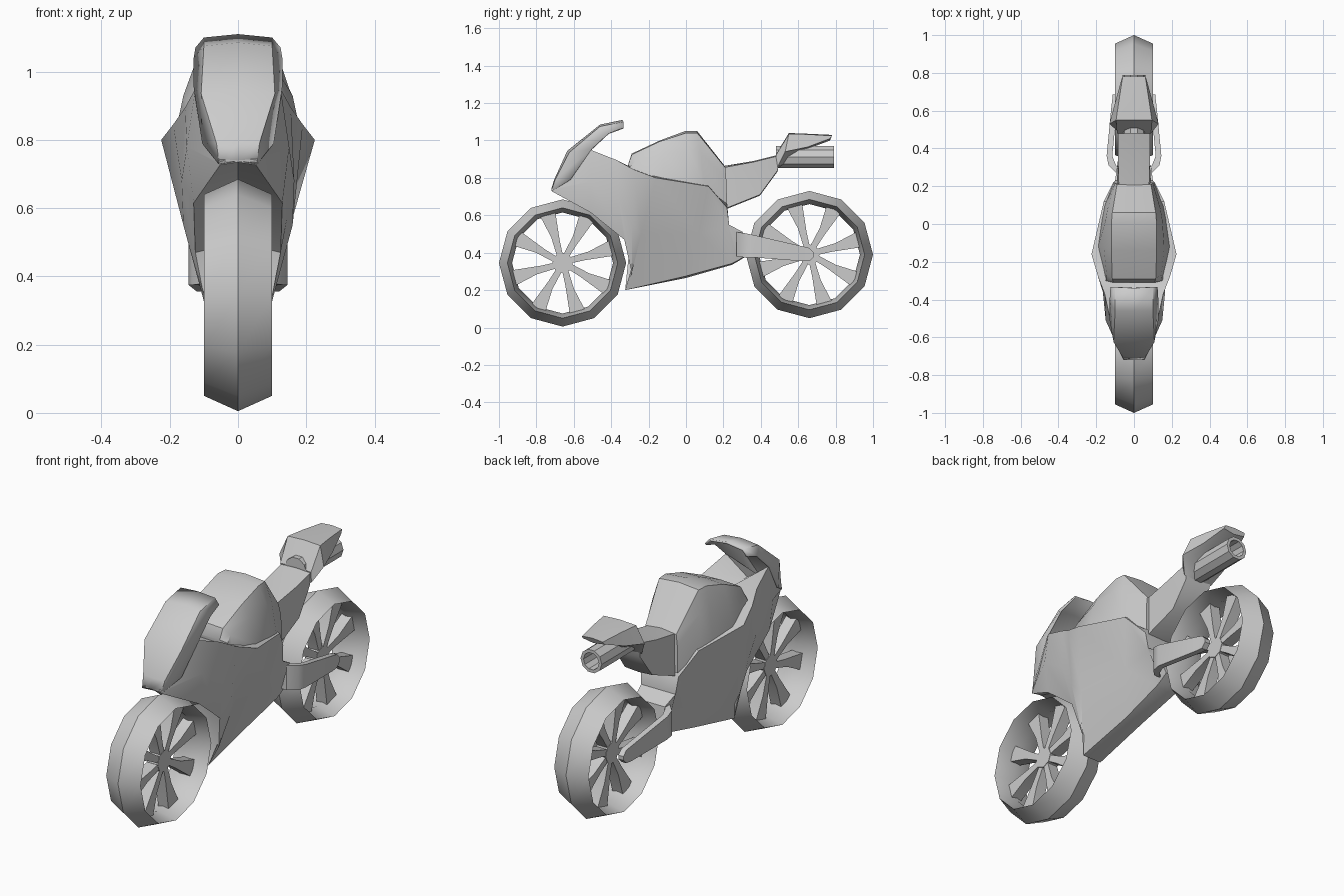
import bpy, bmesh
from math import sin, cos, pi, radians


def finish(name, bm, angle=35):
    bmesh.ops.remove_doubles(bm, verts=bm.verts, dist=0.0005)
    bmesh.ops.recalc_face_normals(bm, faces=bm.faces)
    me = bpy.data.meshes.new(name)
    bm.to_mesh(me)
    bm.free()
    me.shade_smooth()
    me.set_sharp_from_angle(angle=radians(angle))
    ob = bpy.data.objects.new(name, me)
    bpy.context.collection.objects.link(ob)
    return ob


def skin(bm, rows, closed=True, caps=True):
    """Bridge successive rows of points with quads."""
    vs = [[bm.verts.new(p) for p in r] for r in rows]
    n = len(vs[0])
    for a, b in zip(vs, vs[1:]):
        for i in range(n if closed else n - 1):
            j = (i + 1) % n
            bm.faces.new((a[i], a[j], b[j], b[i]))
    if caps:
        bm.faces.new(vs[0])
        bm.faces.new(vs[-1])


def mirrored_loft(name, halves, closed=True):
    """Each half row is mirrored across x = 0, then the rows are skinned."""
    rows = []
    for h in halves:
        if closed:
            rows.append(h + [(-x, y, z) for x, y, z in reversed(h) if x > 0])
        else:
            rows.append([(-x, y, z) for x, y, z in reversed(h) if x > 0] + h)
    bm = bmesh.new()
    skin(bm, rows, closed, closed)
    return finish(name, bm)


def prism(bm, outline, thick):
    """Extrude a (y, z) outline symmetrically along x."""
    skin(bm, [[(s * thick, y, z) for y, z in outline] for s in (-1, 1)])


def wheel(name, cy, cz):
    # tyre: V-shaped twelve-sided ring
    section = [(0, .34), (.1, .295), (0, .27), (-.1, .295)]
    rings = []
    for i in range(13):
        a = i * pi / 6
        rings.append([(x, cy + r * sin(a), cz + r * cos(a)) for x, r in section])
    bm = bmesh.new()
    skin(bm, rings, True, False)
    finish(name + "_tyre", bm)
    # pinwheel spokes and hub
    bm = bmesh.new()
    spoke = [(.03, -.012), (.12, -.015), (.275, -.03), (.275, .055), (.15, .025), (.05, .02)]
    for i in range(8):
        a = i * pi / 4 + .25
        prism(bm, [(cy + r * cos(a) - t * sin(a), cz + r * sin(a) + t * cos(a))
                   for r, t in spoke], .03)
    prism(bm, [(cy + .055 * cos(k * pi / 4), cz + .055 * sin(k * pi / 4)) for k in range(8)], .032)
    finish(name + "_spokes", bm)


wheel("front_wheel", -.66, .345)
wheel("rear_wheel", .66, .39)

# fairing: top centre, ridge, flank, lower edge, bottom centre
mirrored_loft("fairing", [
    [(0, -.71, .75), (.055, -.72, .74), (.056, -.72, .735), (.052, -.715, .727), (0, -.71, .735)],
    [(0, -.51, .86), (.125, -.51, .95), (.15, -.51, .78), (.13, -.51, .615), (0, -.5, .675)],
    [(0, -.37, .86), (.155, -.37, .895), (.165, -.36, .68), (.125, -.33, .47), (0, -.3, .5)],
    [(0, -.28, .85), (.19, -.28, .845), (.16, -.29, .55), (.09, -.29, .29), (0, -.28, .29)],
    [(0, -.16, .84), (.225, -.16, .8), (.14, -.24, .5), (.055, -.325, .2), (0, -.325, .2)],
    [(0, .12, .78), (.16, .12, .755), (.115, .07, .5), (.05, 0, .275), (0, 0, .265)],
    [(0, .22, .66), (.11, .22, .64), (.095, .225, .54), (.06, .245, .342), (0, .245, .335)],
    [(0, .23, .55), (.1, .23, .55), (.093, .25, .48), (.06, .28, .36), (0, .28, .355)],
    [(0, .305, .51), (.09, .305, .51), (.09, .31, .45), (.06, .32, .385), (0, .32, .38)]])

# nose and windscreen: thin shell with a centre strip and side returns
shell = mirrored_loft("windscreen", [
    [(0, -.72, .74), (.055, -.72, .73), (.057, -.718, .73)],
    [(0, -.705, .79), (.063, -.7, .79), (.105, -.62, .79)],
    [(0, -.635, .945), (.108, -.625, .935), (.13, -.505, .955)],
    [(0, -.46, 1.085), (.1, -.46, 1.075), (.13, -.415, 1.04)],
    [(0, -.34, 1.11), (.1, -.335, 1.1), (.125, -.335, 1.07)]], closed=False)
mod = shell.modifiers.new("thickness", 'SOLIDIFY')
mod.thickness = .01

# tank: top centre, top edge, shoulder, base
mirrored_loft("fuel_tank", [
    [(0, -.31, .87), (.11, -.31, .87), (.15, -.3, .86), (.15, -.3, .82)],
    [(0, -.29, .93), (.115, -.29, .925), (.145, -.27, .89), (.16, -.27, .81)],
    [(0, -.14, 1.0), (.12, -.14, .995), (.16, -.12, .93), (.19, -.12, .79)],
    [(0, 0, 1.052), (.12, 0, 1.04), (.15, .02, .95), (.17, .02, .765)],
    [(0, .06, 1.05), (.115, .06, 1.04), (.14, .08, .93), (.155, .1, .75)],
    [(0, .21, .86), (.09, .21, .855), (.1, .215, .8), (.105, .22, .66)]])

# seat: top centre, top edge, lower edge, bottom centre
mirrored_loft("seat", [
    [(0, .18, .86), (.08, .2, .855), (.09, .22, .64), (0, .22, .635)],
    [(0, .36, .89), (.085, .36, .885), (.08, .395, .71), (0, .395, .705)],
    [(0, .5, .925), (.085, .5, .92), (.075, .49, .84), (0, .49, .835)]])

# flared tail cowl
mirrored_loft("tail_cowl", [
    [(0, .48, .925), (.09, .48, .92), (.085, .49, .86), (0, .49, .85)],
    [(0, .55, 1.04), (.095, .55, 1.035), (.13, .53, .94), (0, .56, .89)],
    [(0, .65, 1.036), (.08, .65, 1.033), (.098, .65, .965), (0, .65, .955)],
    [(0, .78, 1.03), (.06, .78, 1.025), (.065, .77, 1.01), (0, .77, 1.0)]])

# exhaust: hollow pipe under the tail
bm = bmesh.new()
pipe = [(.062, .48), (.062, .79), (.045, .79), (.045, .6)]
skin(bm, [[(r * cos(k * pi / 5), y, .912 + r * sin(k * pi / 5)) for k in range(10)]
          for r, y in pipe])
finish("exhaust", bm)

# swing arms: y, centre x, z low, z high, half thickness
arm = [(.27, .075, .38, .51, .02), (.31, .115, .375, .505, .02), (.36, .13, .375, .495, .015),
       (.62, .105, .355, .435, .015), (.66, .1, .355, .425, .015), (.685, .1, .38, .4, .015)]
for side, tag in ((1, "right"), (-1, "left")):
    bm = bmesh.new()
    skin(bm, [[(side * (x - t), y, lo), (side * (x + t), y, lo),
               (side * (x + t), y, hi), (side * (x - t), y, hi)] for y, x, lo, hi, t in arm])
    finish(tag + "_swing_arm", bm)
